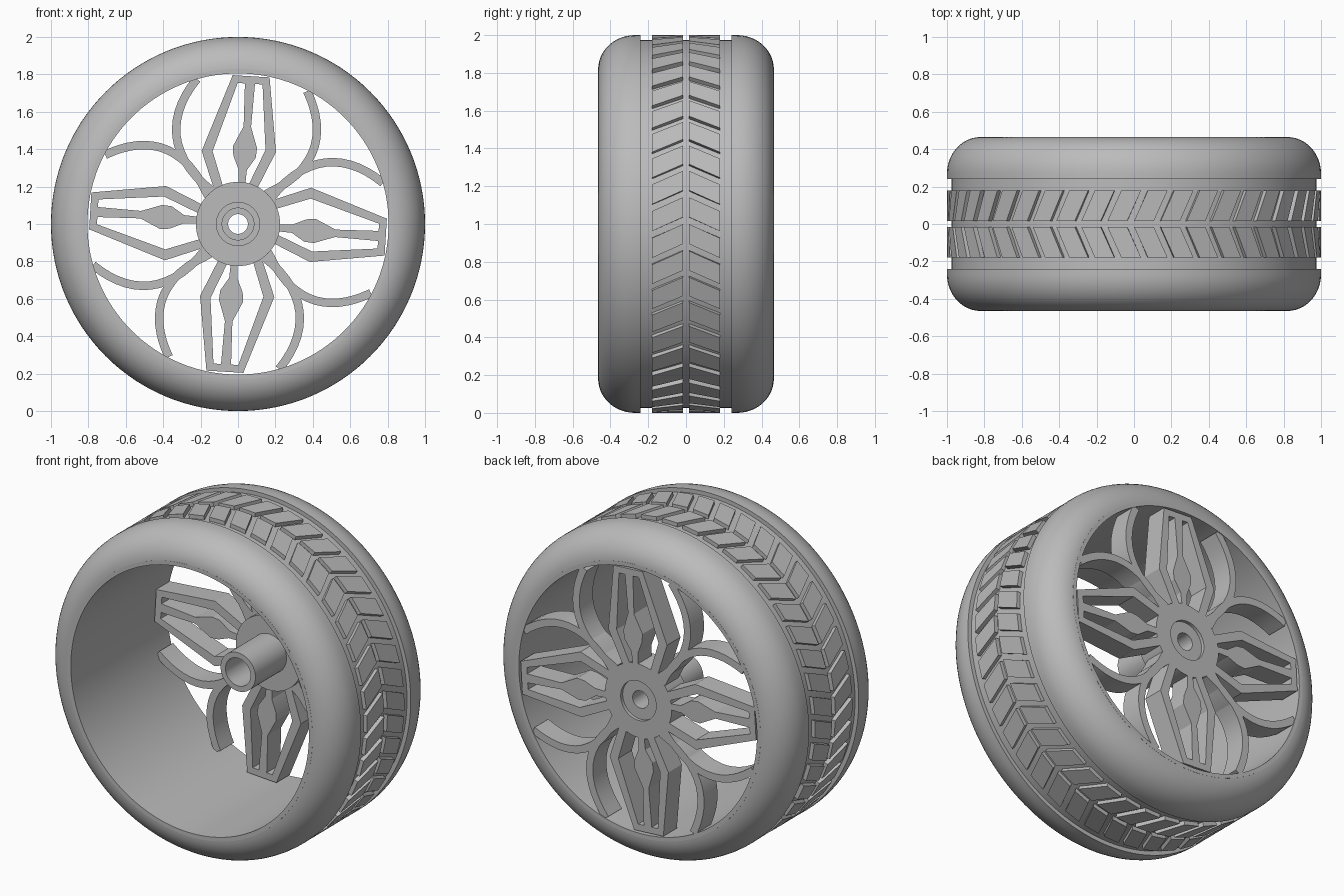
import bpy, bmesh, math
from mathutils import Matrix, Vector

cube = bpy.data.objects.get("Cube")
if cube:
    bpy.data.objects.remove(cube)

grey = bpy.data.materials.new("plain_grey")
grey.use_nodes = True
COLOR = (0.5, 0.5, 0.5, 1)
grey.diffuse_color = COLOR
grey.node_tree.nodes["Principled BSDF"].inputs["Base Color"].default_value = COLOR
AXLE = Vector((0, 0, 1))


def finish(name, bm, smooth=30):
    bmesh.ops.recalc_face_normals(bm, faces=bm.faces)
    mesh = bpy.data.meshes.new(name)
    bm.to_mesh(mesh)
    bm.free()
    mesh.materials.append(grey)
    obj = bpy.data.objects.new(name, mesh)
    obj.location = AXLE
    bpy.context.collection.objects.link(obj)
    bpy.ops.object.select_all(action='DESELECT')
    obj.select_set(True)
    bpy.context.view_layer.objects.active = obj
    bpy.ops.object.shade_smooth_by_angle(angle=math.radians(smooth))
    return obj


def lathe(name, profile, steps=128):
    """Spin a closed (radius, y) profile about the axle."""
    bm = bmesh.new()
    rings = [[bm.verts.new((r * math.sin(a), y, r * math.cos(a))) for r, y in profile]
             for a in (math.tau * i / steps for i in range(steps))]
    n = len(profile)
    for i in range(steps):
        a, b = rings[i], rings[(i + 1) % steps]
        for j in range(n):
            k = (j + 1) % n
            bm.faces.new((a[j], a[k], b[k], b[j]))
    return finish(name, bm)


def ribbon(bm, points, widths, y0, y1):
    """Extrude a flat strip that follows points in the wheel plane."""
    pts = [Vector(p) for p in points]
    rows = []
    for i, p in enumerate(pts):
        d1 = (p - pts[i - 1]).normalized() if i else None
        d2 = (pts[i + 1] - p).normalized() if i < len(pts) - 1 else None
        d1, d2 = d1 or d2, d2 or d1
        t = (d1 + d2).normalized()
        n = Vector((-t.y, t.x)) * widths[i] / 2 / max(t.dot(d1), 0.5)
        rows.append([bm.verts.new((q.x, y, q.y)) for q, y in
                     ((p + n, y0), (p - n, y0), (p - n, y1), (p + n, y1))])
    for a, b in zip(rows, rows[1:]):
        for j in range(4):
            k = (j + 1) % 4
            bm.faces.new((a[j], a[k], b[k], b[j]))
    bm.faces.new(rows[0])
    bm.faces.new(rows[-1])


def curve(p0, p1, p2, p3, steps=14):
    out = []
    for i in range(steps + 1):
        t = i / steps
        out.append(sum((Vector(p) * c for p, c in zip(
            (p0, p1, p2, p3),
            ((1 - t)**3, 3 * t * (1 - t)**2, 3 * t * t * (1 - t), t**3))), Vector((0, 0))))
    return out


# Tyre with rounded shoulders and a sunken tread band
HALF, BAND = 0.465, 0.24
shoulder = [(0.82 + 0.18 * math.sin(a), BAND + 0.03 + 0.195 * math.cos(a))
            for a in (math.pi / 2 * i / 12 for i in range(13))]
side = [(0.82, HALF)] + shoulder[1:] + [(1.0, BAND), (0.975, BAND)]
lathe("tyre", side + [(r, -y) for r, y in reversed(side)])

# Rim barrel
lathe("rim_barrel", [(0.805, HALF), (0.83, HALF), (0.83, -HALF), (0.805, -HALF)])

# Chevron tread blocks, two rows
COUNT = 44
bm = bmesh.new()
pitch = math.tau / COUNT
for i in range(COUNT):
    for sgn in (-1, 1):
        corners = []
        for r in (0.96, 1.0):
            for y, lean in ((0.015, 0), (0.18, 0.075)):
                for w in (0, 0.74 * pitch):
                    a = i * pitch + lean + w
                    corners.append(bm.verts.new((r * math.sin(a), sgn * y, r * math.cos(a))))
        for f in ((0, 1, 3, 2), (4, 5, 7, 6), (0, 1, 5, 4),
                  (2, 3, 7, 6), (0, 2, 6, 4), (1, 3, 7, 5)):
            bm.faces.new([corners[j] for j in f])
finish("tread_blocks", bm, 10)

# Hub flange with recessed centre, and the axle tube behind it
FRONT, BACK = 0.33, 0.46
lathe("hub_flange", [(0.053, 0.30), (0.225, 0.30), (0.225, BACK), (0.12, BACK),
                     (0.12, 0.44), (0.053, 0.44)], 64)
lathe("axle_tube", [(0.085, 0.0), (0.118, 0.0), (0.118, 0.31), (0.085, 0.31)], 64)

# Spokes: open frame, diamond bar and two curved petals, repeated four times
frame = bmesh.new()
bars = bmesh.new()
petals = bmesh.new()


def quarter_turns(bm, make):
    for q in range(4):
        start = len(bm.verts)
        make(bm)
        bm.verts.ensure_lookup_table()
        bmesh.ops.rotate(bm, verts=bm.verts[start:], matrix=Matrix.Rotation(q * math.pi / 2, 3, 'Y'))


quarter_turns(frame, lambda b: ribbon(
    b, [(-0.10, 0.18), (-0.165, 0.39), (-0.015, 0.775), (0.15, 0.765), (0.175, 0.39), (0.07, 0.18)],
    [0.05, 0.055, 0.04, 0.04, 0.055, 0.05], FRONT, BACK))
quarter_turns(bars, lambda b: ribbon(
    b, [(0.02, 0.2), (0.025, 0.29), (0.035, 0.36), (0.037, 0.41), (0.05, 0.52), (0.065, 0.77)],
    [0.035, 0.045, 0.12, 0.13, 0.04, 0.055], FRONT, BACK))


def petal_pair(b):
    ribbon(b, curve((-0.13, 0.17), (-0.38, 0.36), (-0.38, 0.58), (-0.22, 0.775)), [0.045] * 15, FRONT, BACK)
    ribbon(b, curve((-0.16, 0.15), (-0.30, 0.46), (-0.52, 0.46), (-0.71, 0.37)), [0.045] * 15, FRONT, BACK)


quarter_turns(petals, petal_pair)
finish("spoke_frames", frame, 20)
finish("spoke_bars", bars, 20)
finish("spoke_petals", petals)
